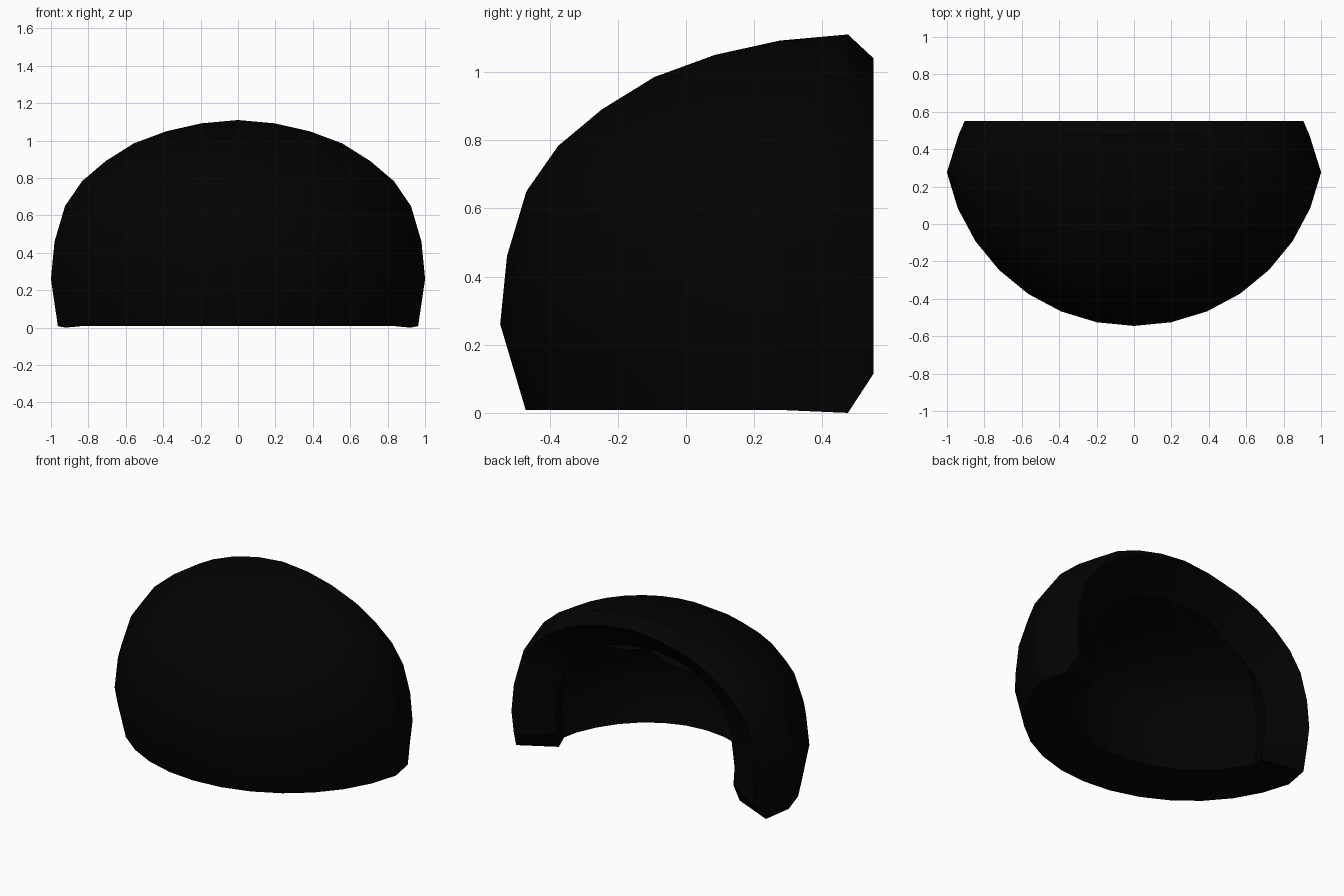
import bpy, bmesh, math

cube = bpy.data.objects.get("Cube")
if cube:
    bpy.data.objects.remove(cube, do_unlink=True)

# Single near-black material
black = bpy.data.materials.new("matte black")
black.use_nodes = True
colour = (0.0008, 0.0008, 0.0008, 1)
black.diffuse_color = colour
bsdf = next(n for n in black.node_tree.nodes if n.type == "BSDF_PRINCIPLED")
bsdf.inputs["Base Color"].default_value = colour
bsdf.inputs["Roughness"].default_value = 0.8

# (half width, depth, height) profile from the bottom edge to the crown
PROFILE = [(0.982, 0.945, 0.008)] + [(r, r, z) for r, z in (
    (1.02, 0.26), (1.00, 0.46), (0.943, 0.65), (0.85, 0.783), (0.722, 0.89),
    (0.568, 0.985), (0.39, 1.05), (0.2, 1.092), (0, 1.11))]
AXIS_Y, RIM_Y, STEPS, THICKNESS = 0.475, 0.55, 16, 0.27


def meridian(k):
    """One column of the dome; the two end columns pinch inwards."""
    a = math.pi * k / STEPS
    end = k in (0, STEPS)
    col = []
    for i, (w, d, z) in enumerate(PROFILE):
        pinch = (0.94 if i == 0 else 0.92) if end else 1
        col.append((w * pinch * math.cos(a), AXIS_Y - d * math.sin(a),
                    0.0 if end and i == 0 else z))
    return col


def ridge(side):
    """Rearmost edge of the opening, chamfered at the foot and crown."""
    pts = [(side * w * 0.888, RIM_Y, 0.26 + (z - 0.26) * 0.78 / 0.85)
           for w, d, z in PROFILE]
    pts[0] = (side * 0.887, RIM_Y, 0.115)
    return pts


# Outer skin, from the left ridge around the front to the right ridge
bm = bmesh.new()
columns = [ridge(1)] + [meridian(k) for k in range(STEPS + 1)] + [ridge(-1)]
grid = [[bm.verts.new(p) for p in col] for col in columns]
for a, b in zip(grid, grid[1:]):
    for i in range(len(a) - 1):
        bm.faces.new((a[i], a[i + 1], b[i + 1], b[i]))
bmesh.ops.remove_doubles(bm, verts=bm.verts[:], dist=0.0005)
mesh = bpy.data.meshes.new("domed_shell")
bm.to_mesh(mesh)
bm.free()
mesh.materials.append(black)
shell = bpy.data.objects.new("domed_shell", mesh)
bpy.context.collection.objects.link(shell)

bpy.ops.object.select_all(action="DESELECT")
shell.select_set(True)
bpy.context.view_layer.objects.active = shell

# Thick wall grown inwards
wall = shell.modifiers.new("wall", "SOLIDIFY")
wall.thickness = THICKNESS
wall.offset = -1
bpy.ops.object.modifier_apply(modifier=wall.name)

# Smooth dome with crisp rim edges
bpy.ops.object.shade_smooth_by_angle(angle=math.radians(30))
